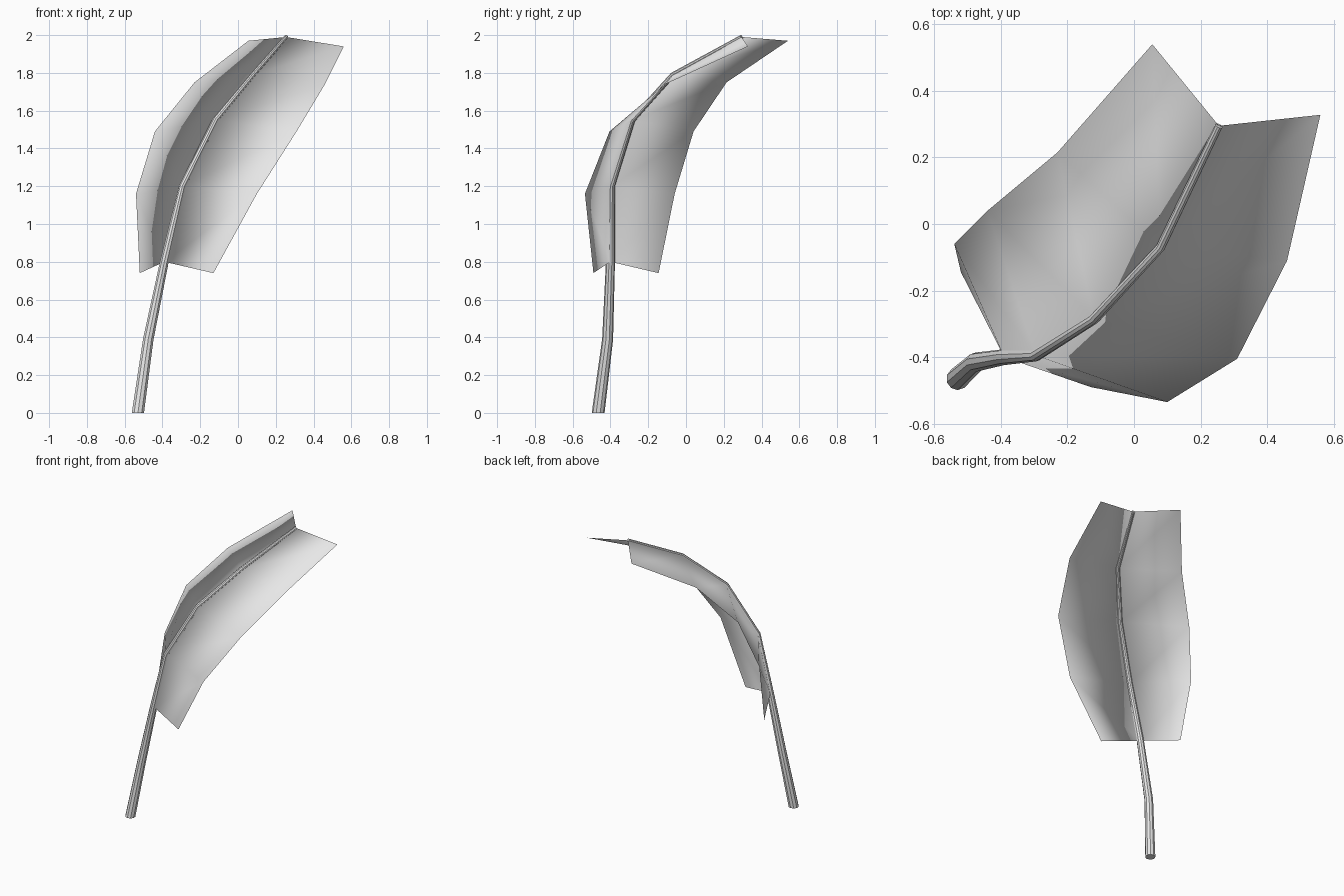
import bpy
import bmesh
from mathutils import Vector

cube = bpy.data.objects.get("Cube")
if cube:
    bpy.data.objects.remove(cube, do_unlink=True)

# One plain grey for the whole leaf
grey = bpy.data.materials.new("light_grey")
grey.use_nodes = True
colour = (0.8, 0.8, 0.8, 1)
grey.diffuse_color = colour
grey.node_tree.nodes["Principled BSDF"].inputs["Base Color"].default_value = colour

# Bent centre line: two stalk points, then the five stations of the blade
stalk = [(-0.53, -0.465, 0), (-0.475, -0.415, 0.39)]
midrib = [(-0.39, -0.40, 0.80), (-0.295, -0.395, 1.20), (-0.12, -0.285, 1.55),
          (0.08, -0.07, 1.79), (0.255, 0.295, 1.99)]
radii = [0.034, 0.029, 0.024, 0.018, 0.016, 0.014, 0.012]

# Outer edges of the two blade halves, one point per station
right_edge = [(-0.52, -0.145, 0.74), (-0.54, -0.06, 1.16), (-0.44, 0.04, 1.49),
              (-0.23, 0.215, 1.75), (0.055, 0.54, 1.97)]
left_edge = [(-0.13, -0.49, 0.74), (0.10, -0.535, 1.16), (0.31, -0.405, 1.49),
             (0.46, -0.11, 1.74), (0.56, 0.328, 1.94)]


def add_object(name, bm):
    mesh = bpy.data.meshes.new(name)
    bm.to_mesh(mesh)
    bm.free()
    mesh.materials.append(grey)
    obj = bpy.data.objects.new(name, mesh)
    bpy.context.collection.objects.link(obj)
    return obj


def tapered_tube(name, points, radii, sides=10):
    """Capped tube whose rings sit square to the path at each bend."""
    points = [Vector(p) for p in points]
    bm = bmesh.new()
    rings = []
    last = len(points) - 1
    for i, (point, radius) in enumerate(zip(points, radii)):
        before = point - points[i - 1] if i else points[1] - point
        after = points[i + 1] - point if i < last else before
        tangent = (before.normalized() + after.normalized()).normalized()
        if i == 0:
            tangent = Vector((0, 0, 1))  # flat foot on the ground
        turn = Vector((0, 0, 1)).rotation_difference(tangent).to_matrix().to_4x4()
        turn.translation = point
        ring = bmesh.ops.create_circle(bm, segments=sides, radius=radius, matrix=turn)
        rings.append(ring["verts"])
    for low, high in zip(rings, rings[1:]):
        for k in range(sides):
            n = (k + 1) % sides
            bm.faces.new((low[k], low[n], high[n], high[k]))
    bm.faces.new(rings[0])
    bm.faces.new(rings[-1])
    bmesh.ops.recalc_face_normals(bm, faces=bm.faces)
    return add_object(name, bm)


# Stem running up into the midrib
stem = tapered_tube("stem", stalk + midrib, radii)
bpy.ops.object.select_all(action="DESELECT")
stem.select_set(True)
bpy.context.view_layer.objects.active = stem
bpy.ops.object.shade_smooth_by_angle()

# Blade: a thin sheet on each side, sharing the midrib vertices
bm = bmesh.new()
rib = [bm.verts.new(p) for p in midrib]
for edge in (right_edge, left_edge):
    rim = [bm.verts.new(p) for p in edge]
    for i in range(len(rib) - 1):
        face = bm.faces.new((rib[i], rib[i + 1], rim[i + 1], rim[i]))
        face.smooth = True
add_object("leaf_blade", bm)
